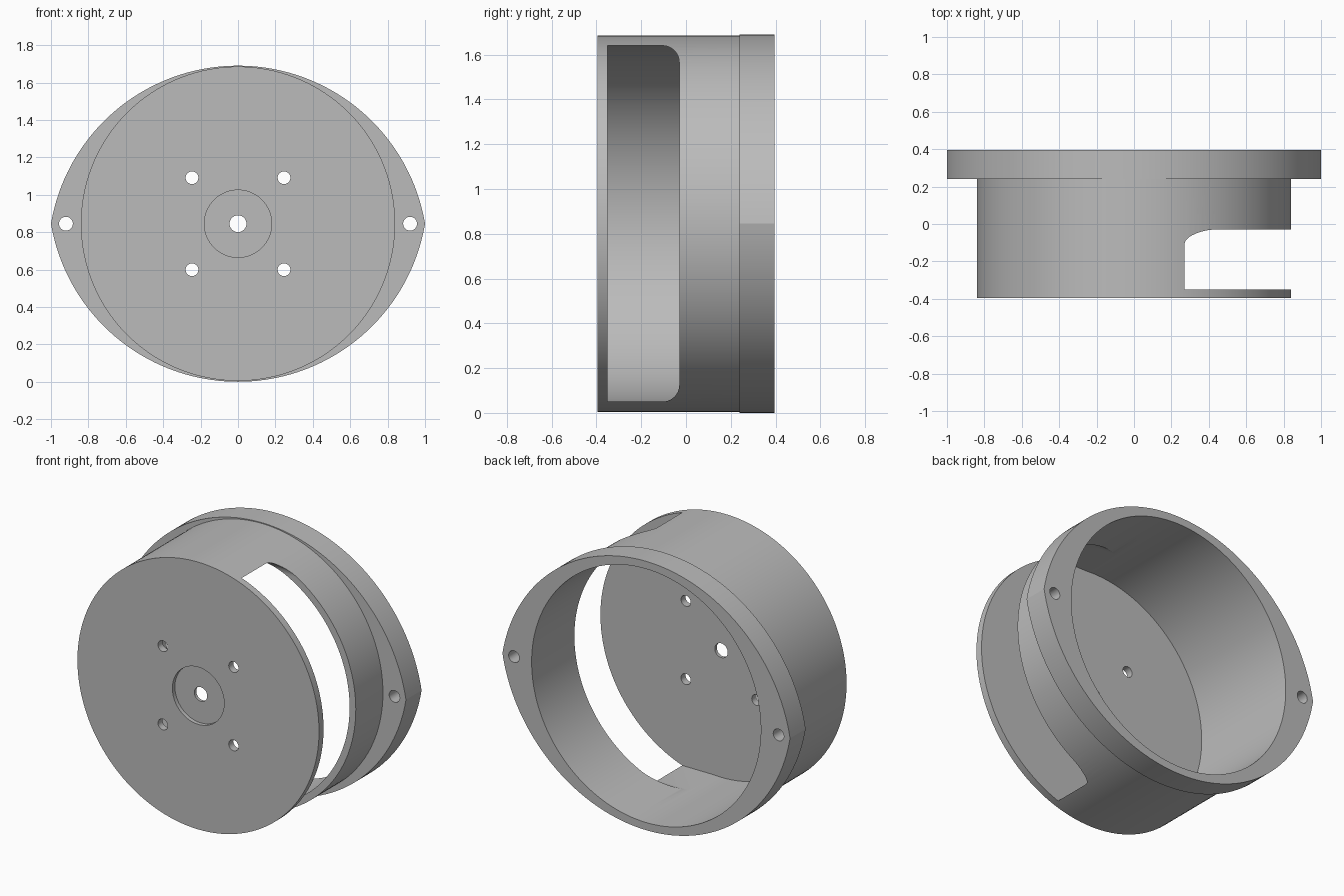
import bpy, bmesh
from math import sin, cos, pi, asin
from mathutils import Vector

if "Cube" in bpy.data.objects:
    bpy.data.objects.remove(bpy.data.objects["Cube"])

MID = 0.845                      # height of the main axis
FRONT, BACK = -0.395, 0.395
FLOOR, FLANGE = -0.35, 0.24      # inner floor and flange start along y
OUTER, BORE = 0.84, 0.797

grey = bpy.data.materials.new("plain grey")
grey.use_nodes = True
grey.diffuse_color = (0.5, 0.5, 0.5, 1)
grey.node_tree.nodes["Principled BSDF"].inputs["Base Color"].default_value = (0.5, 0.5, 0.5, 1)


def prism(name, points, sweep):
    """Extrude a closed outline of 3D points along a vector."""
    bm = bmesh.new()
    face = bm.faces.new([bm.verts.new(p) for p in points])
    top = bmesh.ops.extrude_face_region(bm, geom=[face], use_keep_orig=True)["geom"]
    bmesh.ops.translate(bm, vec=sweep, verts=[v for v in top if isinstance(v, bmesh.types.BMVert)])
    bmesh.ops.recalc_face_normals(bm, faces=bm.faces)
    mesh = bpy.data.meshes.new(name)
    bm.to_mesh(mesh)
    bm.free()
    mesh.materials.append(grey)
    obj = bpy.data.objects.new(name, mesh)
    bpy.context.collection.objects.link(obj)
    return obj


def cylinder(name, radius, y0, y1, x=0, z=MID, n=32):
    ring = [(x + radius * cos(2 * pi * i / n), y0, z + radius * sin(2 * pi * i / n)) for i in range(n)]
    return prism(name, ring, Vector((0, y1 - y0, 0)))


def carve(obj, cutters):
    """Subtract the cutters, bake the result and shade it."""
    for c in cutters:
        c.hide_render = True
        mod = obj.modifiers.new("cut", 'BOOLEAN')
        mod.operation, mod.solver, mod.object = 'DIFFERENCE', 'EXACT', c
    bpy.context.view_layer.update()
    baked = bpy.data.meshes.new_from_object(obj.evaluated_get(bpy.context.evaluated_depsgraph_get()))
    obj.modifiers.clear()
    obj.data = baked
    for c in cutters:
        bpy.data.objects.remove(c)
    bpy.ops.object.select_all(action='DESELECT')
    obj.select_set(True)
    bpy.context.view_layer.objects.active = obj
    bpy.ops.object.shade_smooth_by_angle(angle=0.26)


# Round cup with a thin front floor
cup = cylinder("cup", OUTER, FRONT, FLANGE, n=160)
cutters = [cylinder("bore", BORE, FLOOR, 1, n=160),
           cylinder("centre_recess", 0.18, -1, FRONT + 0.025, n=64),
           cylinder("centre_hole", 0.045, -1, 0)]
for sx in (-1, 1):
    for sz in (-1, 1):
        cutters.append(cylinder("screw_hole", 0.034, -1, 0, sx * 0.246, MID + sz * 0.246))

# Side window, rounded at its rear corners
half, rear, r = 0.795, -0.03, 0.075
outline = [(0, FLOOR, MID - half)]
for sz in (-1, 1):
    arc = [(0, rear - r + r * sin(a), MID + sz * (half - r + r * cos(a)))
           for a in (pi / 2 * i / 12 for i in range(13))]
    outline += arc if sz < 0 else arc[::-1]
outline.append((0, FLOOR, MID + half))
cutters.append(prism("window", outline, Vector((2, 0, 0))))
carve(cup, cutters)

# Lens-shaped mounting flange made of two arcs meeting at the side tips
rise = MID
drop = (1 - rise ** 2) / (2 * rise)
radius = rise + drop
tip = asin(1 / radius)
lens = []
for s in (1, -1):
    for i in range(80):
        a = tip * (1 - 2 * i / 80)
        lens.append((s * radius * sin(a), FLANGE, MID + s * (radius * cos(a) - drop)))
flange = prism("mounting_flange", lens, Vector((0, BACK - FLANGE, 0)))
carve(flange, [cylinder("flange_bore", BORE, 0, 1, n=160)]
      + [cylinder("ear_hole", 0.037, 0, 1, s * 0.92) for s in (-1, 1)])
